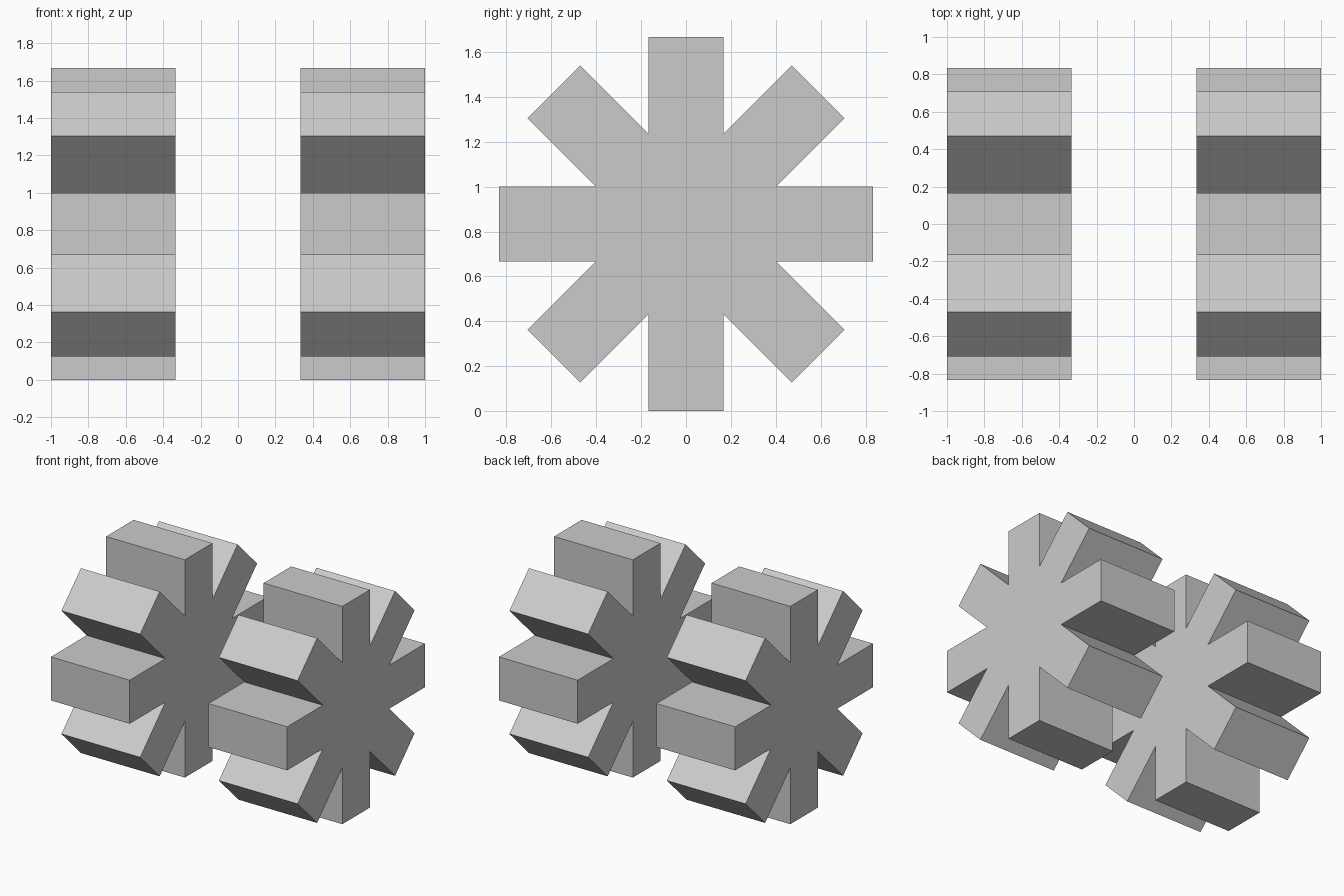
import bpy, bmesh
from math import sin, cos, tan, pi

if "Cube" in bpy.data.objects:
    bpy.data.objects.remove(bpy.data.objects["Cube"])

R = 5 / 6            # spoke tip distance, also the hub height
W = 1 / 6            # half width of a spoke
NOTCH = W / tan(pi / 8)  # where neighbouring spokes meet


def star_profile():
    # eight spokes: two tip corners and one notch corner each
    pts = []
    for i in range(8):
        a = i * pi / 4
        for r, t in ((R, -W), (R, W), (NOTCH, W)):
            pts.append((r * cos(a) - t * sin(a), R + r * sin(a) + t * cos(a)))
    return pts


def star_wheel(name, x0, x1):
    bm = bmesh.new()
    face = bm.faces.new([bm.verts.new((x0, y, z)) for y, z in star_profile()])
    ext = bmesh.ops.extrude_face_region(bm, geom=[face], use_keep_orig=True)
    verts = [g for g in ext["geom"] if isinstance(g, bmesh.types.BMVert)]
    bmesh.ops.translate(bm, verts=verts, vec=(x1 - x0, 0, 0))
    bmesh.ops.recalc_face_normals(bm, faces=bm.faces)
    mesh = bpy.data.meshes.new(name)
    bm.to_mesh(mesh)
    bm.free()
    obj = bpy.data.objects.new(name, mesh)
    bpy.context.collection.objects.link(obj)


# Two separate eight-spoked wheels
star_wheel("left_star_wheel", -1, -1 / 3)
star_wheel("right_star_wheel", 1 / 3, 1)
